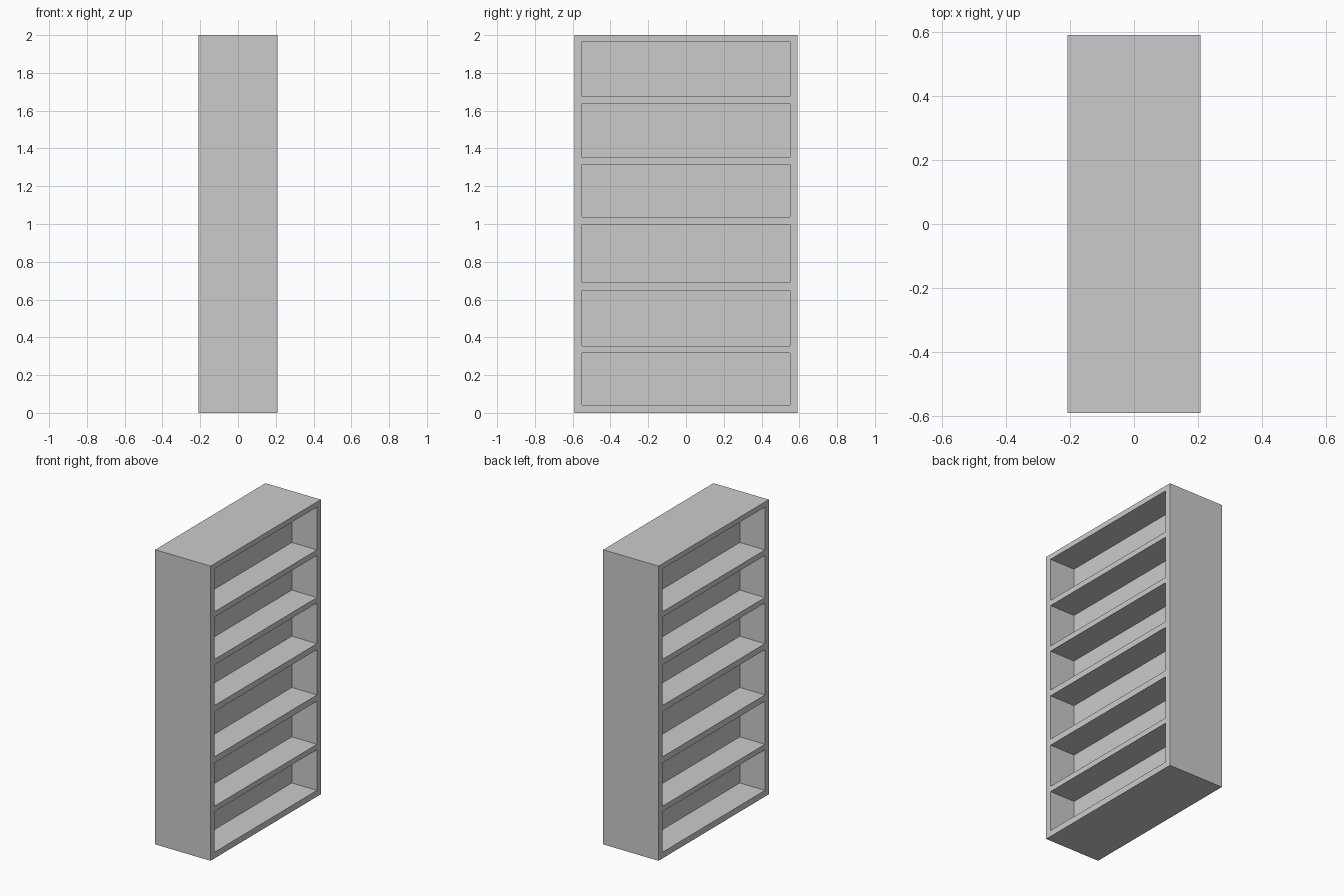
import bpy

if "Cube" in bpy.data.objects:
    bpy.data.objects.remove(bpy.data.objects["Cube"])

HALF_X, HALF_Y, HEIGHT = 0.208, 0.591, 2.0
PANEL = 0.019      # half thickness of the central divider
INNER_Y = 0.55     # half width of each bay
BAYS = [(0.042, 0.318), (0.355, 0.647), (0.69, 0.997),
        (1.038, 1.314), (1.351, 1.637), (1.674, 1.965)]


def box(name, x0, x1, y0, y1, z0, z1):
    bpy.ops.mesh.primitive_cube_add(
        size=1, location=((x0 + x1) / 2, (y0 + y1) / 2, (z0 + z1) / 2))
    ob = bpy.context.object
    ob.name = name
    ob.scale = (x1 - x0, y1 - y0, z1 - z0)
    bpy.ops.object.transform_apply(location=True, rotation=True, scale=True)
    return ob


# Solid case of the double-sided shelf unit
case = box("bookshelf_case", -HALF_X, HALF_X, -HALF_Y, HALF_Y, 0, HEIGHT)

# Bays on both sides of the central divider
cutters = []
for z0, z1 in BAYS:
    cutters.append(box("bay_cutter", PANEL, 0.3, -INNER_Y, INNER_Y, z0, z1))
    cutters.append(box("bay_cutter", -0.3, -PANEL, -INNER_Y, INNER_Y, z0, z1))
bpy.ops.object.select_all(action='DESELECT')
for c in cutters:
    c.select_set(True)
bpy.context.view_layer.objects.active = cutters[0]
bpy.ops.object.join()
cutter = bpy.context.object
cutter.hide_render = True

# Carve the bays, leaving shelves, sides and divider
mod = case.modifiers.new("bays", 'BOOLEAN')
mod.operation = 'DIFFERENCE'
mod.solver = 'EXACT'
mod.object = cutter
bpy.ops.object.select_all(action='DESELECT')
case.select_set(True)
bpy.context.view_layer.objects.active = case
bpy.ops.object.modifier_apply(modifier=mod.name)
bpy.data.objects.remove(cutter, do_unlink=True)
